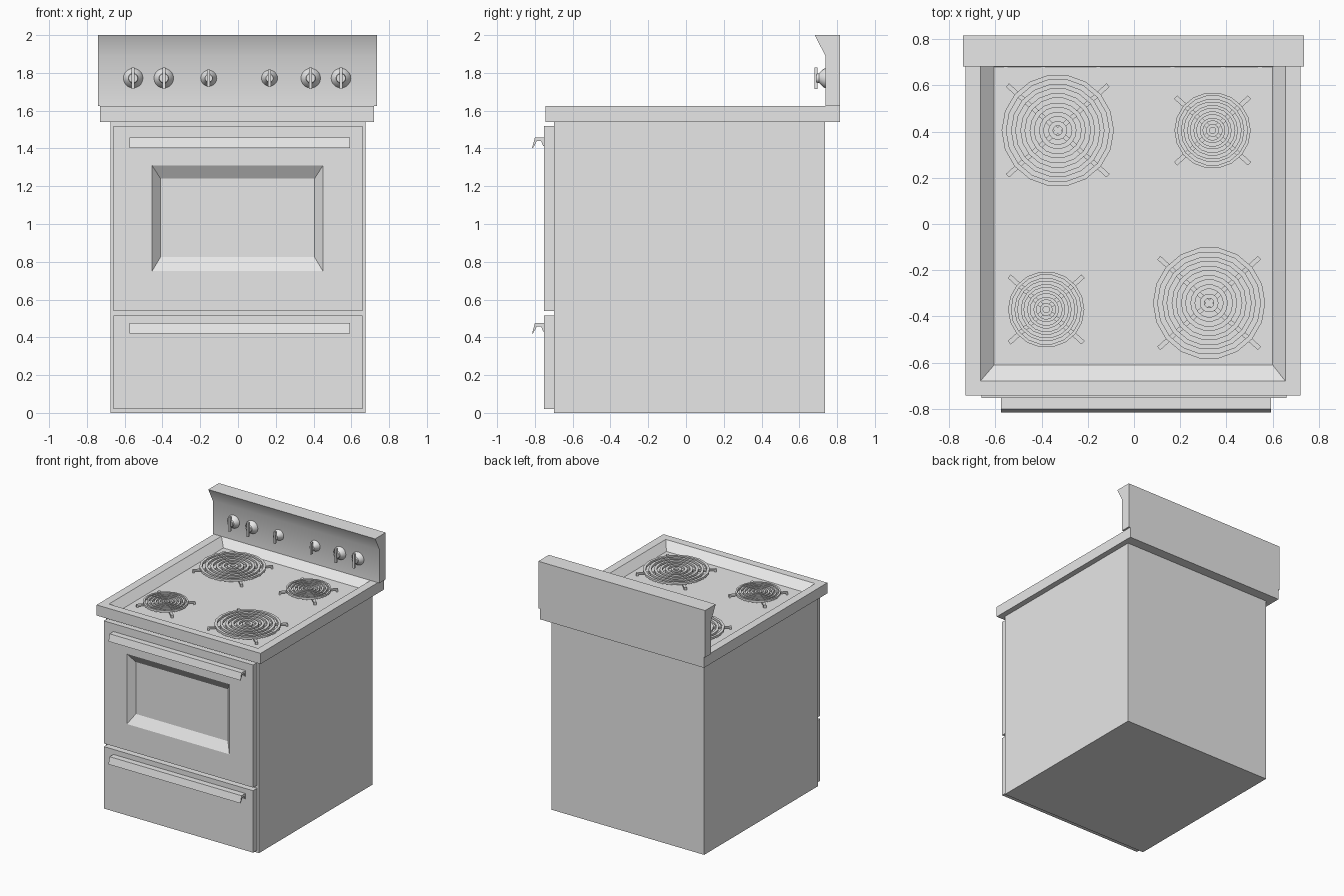
import bpy, bmesh
from math import cos, sin, pi, radians
from mathutils import Matrix, Vector

cube = bpy.data.objects.get("Cube")
if cube:
    bpy.data.objects.remove(cube)

grey = bpy.data.materials.new("light_grey_enamel")
grey.use_nodes = True
grey.diffuse_color = (0.8, 0.8, 0.8, 1)
grey.node_tree.nodes["Principled BSDF"].inputs["Base Color"].default_value = (0.8, 0.8, 0.8, 1)


def finish(name, bm, smooth=0):
    bmesh.ops.recalc_face_normals(bm, faces=bm.faces)
    mesh = bpy.data.meshes.new(name)
    bm.to_mesh(mesh)
    bm.free()
    mesh.materials.append(grey)
    obj = bpy.data.objects.new(name, mesh)
    bpy.context.collection.objects.link(obj)
    if smooth:
        bpy.ops.object.select_all(action='DESELECT')
        obj.select_set(True)
        bpy.context.view_layer.objects.active = obj
        bpy.ops.object.shade_smooth_by_angle(angle=radians(smooth))
    return obj


def loft(bm, loops, closed=False):
    """Skin a series of equal point loops; cap the ends unless closed."""
    rings = [[bm.verts.new(p) for p in loop] for loop in loops]
    pairs = list(zip(rings, rings[1:]))
    if closed:
        pairs.append((rings[-1], rings[0]))
    for a, b in pairs:
        for i in range(len(a)):
            j = (i + 1) % len(a)
            bm.faces.new((a[i], a[j], b[j], b[i]))
    if not closed:
        bm.faces.new(rings[0])
        bm.faces.new(rings[-1])


def flat_rect(x0, x1, y0, y1, z):
    return [(x0, y0, z), (x1, y0, z), (x1, y1, z), (x0, y1, z)]


def upright_rect(x0, x1, z0, z1, y):
    return [(x0, y, z0), (x1, y, z0), (x1, y, z1), (x0, y, z1)]


def add_box(bm, size, matrix):
    bmesh.ops.create_cube(bm, size=1, matrix=matrix @ Matrix.Diagonal((*size, 1)))


def extrude_x(name, profile, x0, x1, smooth=0):
    bm = bmesh.new()
    loft(bm, [[(x, y, z) for y, z in profile] for x in (x0, x1)])
    return finish(name, bm, smooth)


def lofted(name, loops):
    bm = bmesh.new()
    loft(bm, loops)
    return finish(name, bm)


# Cabinet, oven door with sunken window, storage drawer
lofted("cabinet", [flat_rect(-0.675, 0.675, -0.70, 0.735, z) for z in (0, 1.54)])
lofted("oven_door", [
    upright_rect(-0.66, 0.66, 0.54, 1.52, -0.70),
    upright_rect(-0.66, 0.66, 0.54, 1.52, -0.752),
    upright_rect(-0.455, 0.45, 0.75, 1.31, -0.752),
    upright_rect(-0.41, 0.405, 0.825, 1.24, -0.705)])
lofted("drawer", [upright_rect(-0.66, 0.66, 0.02, 0.515, y) for y in (-0.70, -0.752)])

# Cooktop with a sloped pan
lofted("cooktop", [
    flat_rect(-0.73, 0.72, -0.743, 0.815, 1.54),
    flat_rect(-0.73, 0.72, -0.743, 0.815, 1.625),
    flat_rect(-0.665, 0.655, -0.68, 0.74, 1.625),
    flat_rect(-0.605, 0.60, -0.61, 0.68, 1.57)])

# Back panel with an overhanging lip
extrude_x("back_panel", [(0.815, 1.625), (0.815, 2), (0.682, 2), (0.738, 1.89), (0.738, 1.625)],
          -0.74, 0.735, smooth=40)

# Hooked pull handles
hook = [(-0.75, 0.055), (-0.80, 0.055), (-0.815, 0), (-0.81, 0),
        (-0.79, 0.037), (-0.767, 0.037), (-0.756, 0.01), (-0.75, 0.01)]
for name, base in (("door_handle", 1.402), ("drawer_handle", 0.42)):
    extrude_x(name, [(y, z + base) for y, z in hook], -0.575, 0.592)


# Control knobs: flared body with a vertical grip
def knob(name, x, scale):
    bm = bmesh.new()
    steps = [(0.738, 0.052), (0.728, 0.049), (0.705, 0.026), (0.692, 0.024)]
    loft(bm, [[(x + r * scale * cos(2 * pi * i / 20), y, 1.772 + r * scale * sin(2 * pi * i / 20))
               for i in range(20)] for y, r in steps])
    add_box(bm, (0.016, 0.018, 0.114 * scale), Matrix.Translation((x, 0.688, 1.772)))
    finish(name, bm, 35)


for n, (x, s) in enumerate([(-0.555, 1), (-0.393, 1), (-0.155, 0.82),
                            (0.167, 0.82), (0.385, 1), (0.545, 1)], 1):
    knob(f"knob_{n}", x, s)


# Coil burners: concentric rings on crossed support bars
def burner(name, x, y, radius):
    bm = bmesh.new()
    width = radius / 12
    for k in range(6):
        outer = radius - 2 * width * k
        inner = outer - width
        section = [(outer, 1.59), (outer, 1.607), (inner, 1.607), (inner, 1.59)]
        loft(bm, [[(x + r * cos(a), y + r * sin(a), z) for r, z in section]
                  for a in (2 * pi * i / 18 for i in range(18))], closed=True)
    reach = radius + 0.05
    for angle in (radians(42), radians(138)):
        place = Matrix.Translation((x, y, 0)) @ Matrix.Rotation(angle, 4, 'Z')
        add_box(bm, (2 * reach, 0.02, 0.012), place @ Matrix.Translation((0, 0, 1.586)))
        for side in (-1, 1):
            add_box(bm, (0.014, 0.02, 0.022),
                    place @ Matrix.Translation((side * (reach - 0.007), 0, 1.579)))
    finish(name, bm)


burner("burner_back_right", -0.33, 0.405, 0.243)
burner("burner_back_left", 0.34, 0.405, 0.165)
burner("burner_front_right", -0.38, -0.37, 0.165)
burner("burner_front_left", 0.325, -0.342, 0.243)
